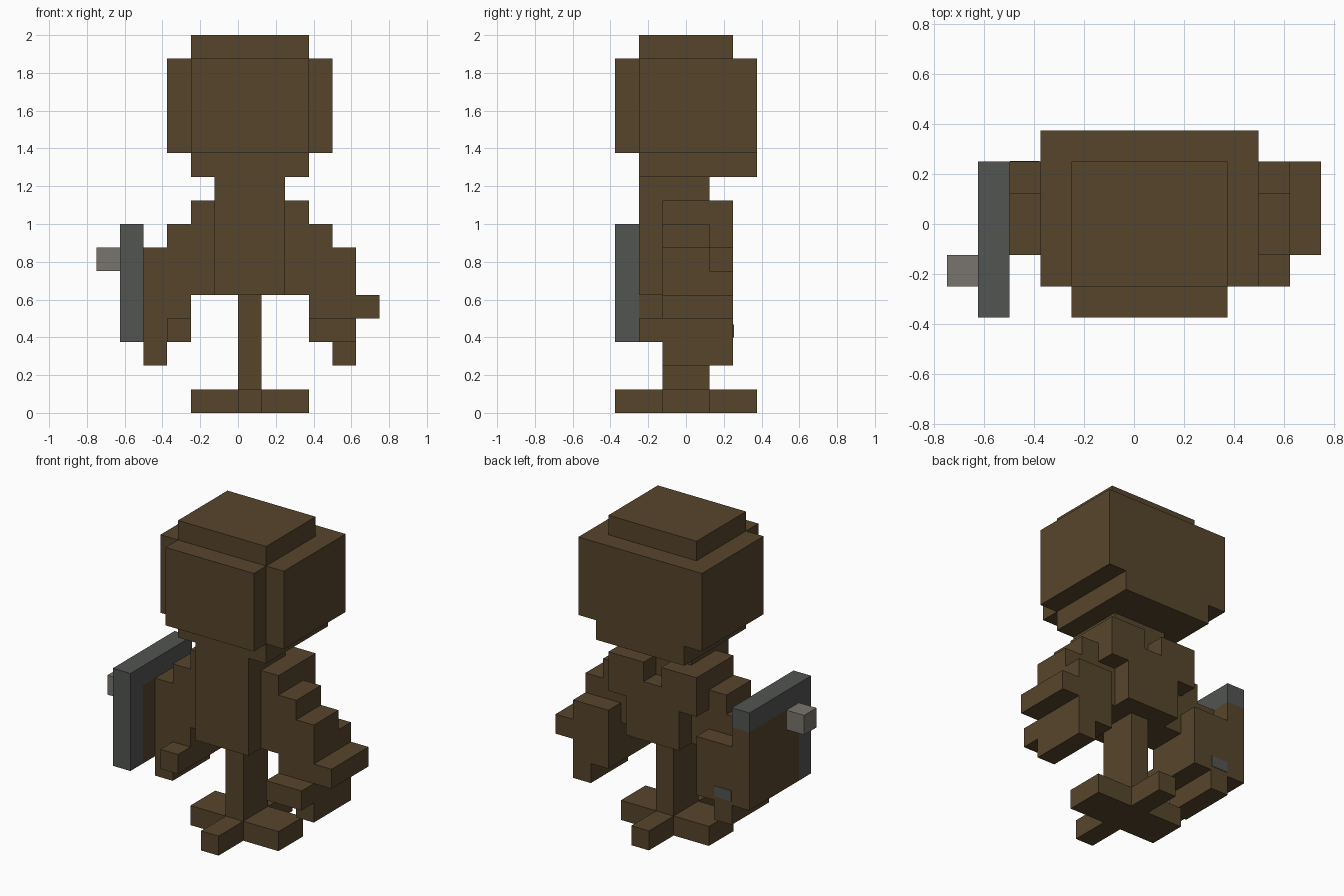
import bpy, bmesh
from mathutils import Vector

U = 0.125  # size of one block

cube = bpy.data.objects.get("Cube")
if cube:
    bpy.data.objects.remove(cube, do_unlink=True)


def material(name, rgb):
    m = bpy.data.materials.new(name)
    m.use_nodes = True
    m.diffuse_color = (*rgb, 1)
    m.node_tree.nodes["Principled BSDF"].inputs["Base Color"].default_value = (*rgb, 1)
    return m


BROWN = material("dark_brown", (0.095, 0.060, 0.025))
GREY = material("slate_grey", (0.084, 0.089, 0.084))
PALE = material("pale_grey", (0.19, 0.175, 0.157))


def blocks(name, mat, boxes, cut=(), mirror=False):
    """Union of grid boxes (x0, x1, y0, y1, z0, z1), as one outer skin."""
    def fill(bs):
        return {(x, y, z) for a, b, c, d, e, f in bs
                for x in range(a, b) for y in range(c, d) for z in range(e, f)}
    cells = fill(boxes) - fill(cut)
    if mirror:  # mirrored about the body's centre plane
        cells = {(-x, y, z) for x, y, z in cells}
    bm = bmesh.new()
    verts = {}

    def vert(p):
        key = tuple(p)
        if key not in verts:
            verts[key] = bm.verts.new([c * U for c in p])
        return verts[key]

    for cell in cells:
        for axis in range(3):
            for side in (0, 1):
                near = list(cell)
                near[axis] += 2 * side - 1
                if tuple(near) in cells:
                    continue
                u, v = (axis + 1) % 3, (axis + 2) % 3
                ring = []
                for du, dv in ((0, 0), (1, 0), (1, 1), (0, 1)):
                    p = list(cell)
                    p[axis] += side
                    p[u] += du
                    p[v] += dv
                    ring.append(vert(p))
                bm.faces.new(ring if side else ring[::-1])
    bmesh.ops.dissolve_limit(bm, angle_limit=0.01, verts=bm.verts[:], edges=bm.edges[:])
    me = bpy.data.meshes.new(name)
    bm.to_mesh(me)
    bm.free()
    me.materials.append(mat)
    ob = bpy.data.objects.new(name, me)
    bpy.context.collection.objects.link(ob)
    return ob


# Head: main block, face plate, cap and jaw
blocks("head", BROWN, [
    (-3, 4, -2, 3, 11, 15),
    (-2, 3, -3, -2, 11, 15),
    (-2, 3, -2, 2, 15, 16),
    (-2, 3, -2, 3, 10, 11)])

# Torso with neck, shoulders and a notch in the upper back
blocks("torso", BROWN, [
    (-1, 2, -2, 2, 5, 9),
    (-1, 2, -2, 1, 9, 10),
    (-2, 3, -1, 1, 5, 9),
    (-2, 3, 1, 2, 7, 9)],
    cut=[(0, 1, 1, 2, 8, 9)])

# Arms: stepped shoulder, forearm and hanging finger on both sides
ARM = [
    (3, 4, -1, 1, 5, 8),
    (4, 5, -1, 1, 5, 7),
    (3, 5, 1, 2, 5, 6),
    (3, 5, -1, 2, 3, 5),
    (4, 5, -1, 2, 2, 3)]
blocks("left_arm", BROWN, ARM + [(3, 5, -2, -1, 3, 4), (5, 6, -1, 2, 4, 5)])
blocks("right_arm", BROWN, ARM + [(3, 4, -2, -1, 3, 4)], mirror=True)

# Leg and cross-shaped foot
blocks("leg", BROWN, [(0, 1, -1, 1, 1, 5)])
blocks("foot", BROWN, [(-2, 3, -1, 1, 0, 1), (0, 1, -3, 3, 0, 1)])

# Shield: brown panel, grey rim along top and front, pale stud
blocks("shield_panel", BROWN, [(-5, -4, -2, 2, 3, 7)])
blocks("shield_rim", GREY, [(-5, -4, -3, 2, 7, 8), (-5, -4, -3, -2, 3, 7)])
blocks("shield_stud", PALE, [(-6, -5, -2, -1, 6, 7)])

# Grip end showing at the back of the right hand
bpy.ops.mesh.primitive_cube_add(size=1, location=Vector((-3.5, 2, 3.47)) * U)
grip = bpy.context.object
grip.name = "grip_end"
grip.scale = (0.95 * U, 0.006, 0.55 * U)
grip.data.materials.append(GREY)
